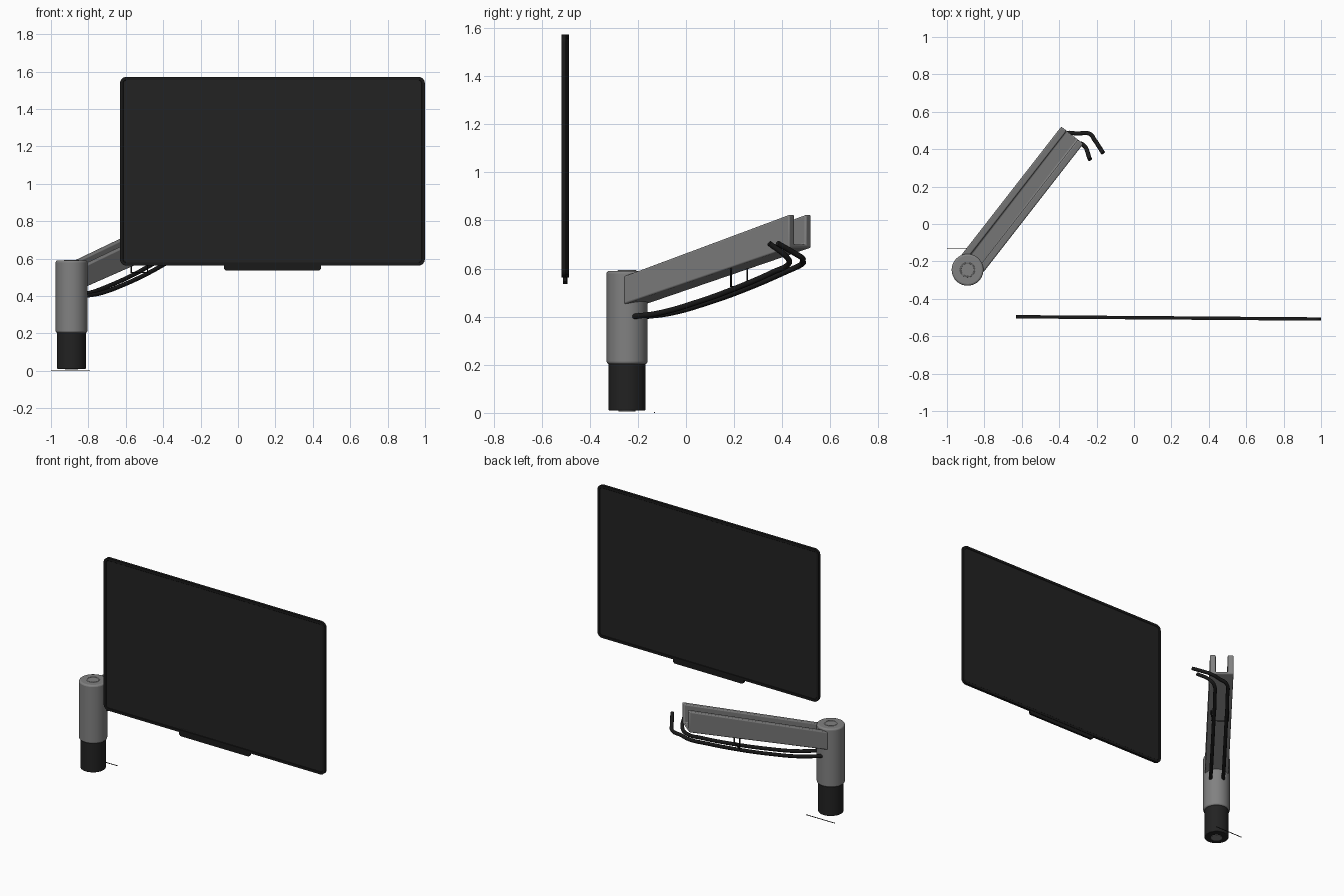
import bpy, bmesh, math
from mathutils import Vector

if "Cube" in bpy.data.objects:
    bpy.data.objects.remove(bpy.data.objects["Cube"])


def material(name, value):
    m = bpy.data.materials.new(name)
    m.use_nodes = True
    col = (value, value, value, 1)
    m.diffuse_color = col
    m.node_tree.nodes["Principled BSDF"].inputs["Base Color"].default_value = col
    return m


GREY = material("arm grey", 0.22)
PALE = material("pale grey", 0.4)
BLACK = material("base black", 0.016)
RIM = material("rim black", 0.010)
PANEL = material("panel black", 0.016)

POST = Vector((-0.89, -0.245, 0))          # post axis
ARM_ANGLE = math.atan2(0.789, 0.614)       # arm heading seen from above


def finish(ob, name, mats, bevel=0, smooth=True):
    ob.name = name
    for m in mats:
        ob.data.materials.append(m)
    if bevel:
        b = ob.modifiers.new("soft edges", "BEVEL")
        b.width, b.segments, b.limit_method = bevel, 3, "ANGLE"
    if smooth:
        bpy.ops.object.select_all(action="DESELECT")
        ob.select_set(True)
        bpy.context.view_layer.objects.active = ob
        bpy.ops.object.shade_smooth_by_angle(angle=math.radians(35))
    return ob


def mesh_object(bm, name, mats, **kw):
    bmesh.ops.recalc_face_normals(bm, faces=bm.faces)
    me = bpy.data.meshes.new(name)
    bm.to_mesh(me)
    bm.free()
    ob = bpy.data.objects.new(name, me)
    bpy.context.collection.objects.link(ob)
    return finish(ob, name, mats, **kw)


def cylinder(name, r, z0, z1, mat, bevel=0):
    bpy.ops.mesh.primitive_cylinder_add(vertices=40, radius=r, depth=z1 - z0,
                                        location=POST + Vector((0, 0, (z0 + z1) / 2)))
    return finish(bpy.context.object, name, [mat], bevel)


def box(name, lo, hi, mat):
    lo, hi = Vector(lo), Vector(hi)
    bpy.ops.mesh.primitive_cube_add(size=1, location=(lo + hi) / 2)
    ob = bpy.context.object
    ob.scale = hi - lo
    return finish(ob, name, [mat], smooth=False)


def on_arm(ob):
    """Place an object built along local x onto the arm heading."""
    ob.location = POST
    ob.rotation_euler.z = ARM_ANGLE
    return ob


def tube(name, points, r, mat, handle="AUTO"):
    cu = bpy.data.curves.new(name, "CURVE")
    cu.dimensions, cu.bevel_depth, cu.bevel_resolution = "3D", r, 3
    cu.resolution_u, cu.use_fill_caps = 6, True
    sp = cu.splines.new("BEZIER")
    sp.bezier_points.add(len(points) - 1)
    for bp, p in zip(sp.bezier_points, points):
        bp.co = p
        bp.handle_left_type = bp.handle_right_type = handle
    cu.materials.append(mat)
    ob = bpy.data.objects.new(name, cu)
    bpy.context.collection.objects.link(ob)
    return on_arm(ob)


# Post and base
cylinder("base_sleeve", 0.077, 0.01, 0.205, BLACK, 0.004)
cylinder("base_plug", 0.035, 0.006, 0.03, GREY)
cylinder("post", 0.085, 0.203, 0.59, GREY, 0.01)
bpy.ops.mesh.primitive_torus_add(major_radius=0.037, minor_radius=0.003, major_segments=40,
                                 minor_segments=8, location=POST + Vector((0, 0, 0.59)))
finish(bpy.context.object, "post_cap_ring", [PALE])

# Thin locating strip beside the base
box("floor_strip", (-1, -0.132, 0), (-0.79, -0.128, 0.003), BLACK)


# Arm: a sloping trough, open at the top and at the far end
def arm_bottom(s):
    return 0.44 + 0.27 * s


def arm_top(s):
    return 0.556 + 0.294 * s


def trough_section(s):
    lo, hi, floor = arm_bottom(s), arm_top(s), arm_bottom(s) + 0.016
    half = [(0.075, lo), (0.075, hi), (0.038, hi), (0.038, floor)]
    return half + [(-y, z) for y, z in reversed(half)]


bm = bmesh.new()
rings = [[bm.verts.new((s, y, z)) for y, z in trough_section(s)] for s in (0.04, 0.912)]
for i in range(8):
    j = (i + 1) % 8
    bm.faces.new((rings[0][i], rings[0][j], rings[1][j], rings[1][i]))
for ring in rings:
    bm.faces.new(ring)
on_arm(mesh_object(bm, "arm", [GREY], bevel=0.007))

# Cables hanging beneath the arm, curling to one side at the end
run = [(0.06, 0.40), (0.2, 0.415), (0.4, 0.46), (0.6, 0.517), (0.8, 0.585)]
curl_far = [(0.90, 0.03, 0.62), (0.935, -0.015, 0.632), (0.975, -0.07, 0.645),
            (0.965, -0.11, 0.665), (0.938, -0.188, 0.705)]
curl_near = [(0.89, -0.05, 0.62), (0.907, -0.075, 0.64), (0.868, -0.154, 0.705)]
for name, y, curl in (("cable_left", 0.04, curl_far), ("cable_right", -0.04, curl_near)):
    tube(name, [(s, y, z) for s, z in run] + curl, 0.0115, RIM)

# Wire clip carrying the cables
clip = [(0.59, y, z) for y, z in ((0.055, 0.61), (0.055, 0.525), (-0.055, 0.525), (-0.055, 0.61))]
tube("cable_clip", clip, 0.004, RIM, "VECTOR")

# Screen: rounded slab with a raised rim on both sides
W, H, T, R = 0.815, 0.505, 0.009, 0.035
bm = bmesh.new()
outline = []
for k, (sx, sz) in enumerate(((1, 1), (-1, 1), (-1, -1), (1, -1))):
    for i in range(7):
        a = math.pi / 2 * (k + i / 6)
        outline.append((sx * (W - R) + R * math.cos(a), sz * (H - R) + R * math.sin(a)))
front = bm.faces.new([bm.verts.new((x, -T, z)) for x, z in outline])
back = bm.faces.new([bm.verts.new((x, T, z)) for x, z in reversed(outline)])
bm.verts.ensure_lookup_table()
n = len(outline)
for i in range(n):
    j = (i + 1) % n
    bm.faces.new((bm.verts[i], bm.verts[j], bm.verts[2 * n - 1 - j], bm.verts[2 * n - 1 - i]))
bmesh.ops.recalc_face_normals(bm, faces=bm.faces)
for face in (front, back):
    bmesh.ops.inset_individual(bm, faces=[face], thickness=0.016, depth=0)
    bmesh.ops.inset_individual(bm, faces=[face], thickness=0.002, depth=-0.002)
    face.material_index = 1
screen = mesh_object(bm, "screen", [RIM, PANEL])
screen.location = (0.184, -0.502, 1.067)
screen.rotation_euler.z = -0.0075

# Lip below the screen with chamfered ends
bm = bmesh.new()
lip = [(-0.26, 0.03), (-0.26, -0.016), (-0.25, -0.026), (0.25, -0.026), (0.26, -0.016), (0.26, 0.03)]
face = bm.faces.new([bm.verts.new((x, -0.007, z)) for x, z in lip])
ext = bmesh.ops.extrude_face_region(bm, geom=[face])
bmesh.ops.translate(bm, vec=(0, 0.014, 0),
                    verts=[v for v in ext["geom"] if isinstance(v, bmesh.types.BMVert)])
ob = mesh_object(bm, "screen_lip", [RIM], smooth=False)
ob.location = (0.184, -0.502, 0.562)
ob.rotation_euler.z = -0.0075
